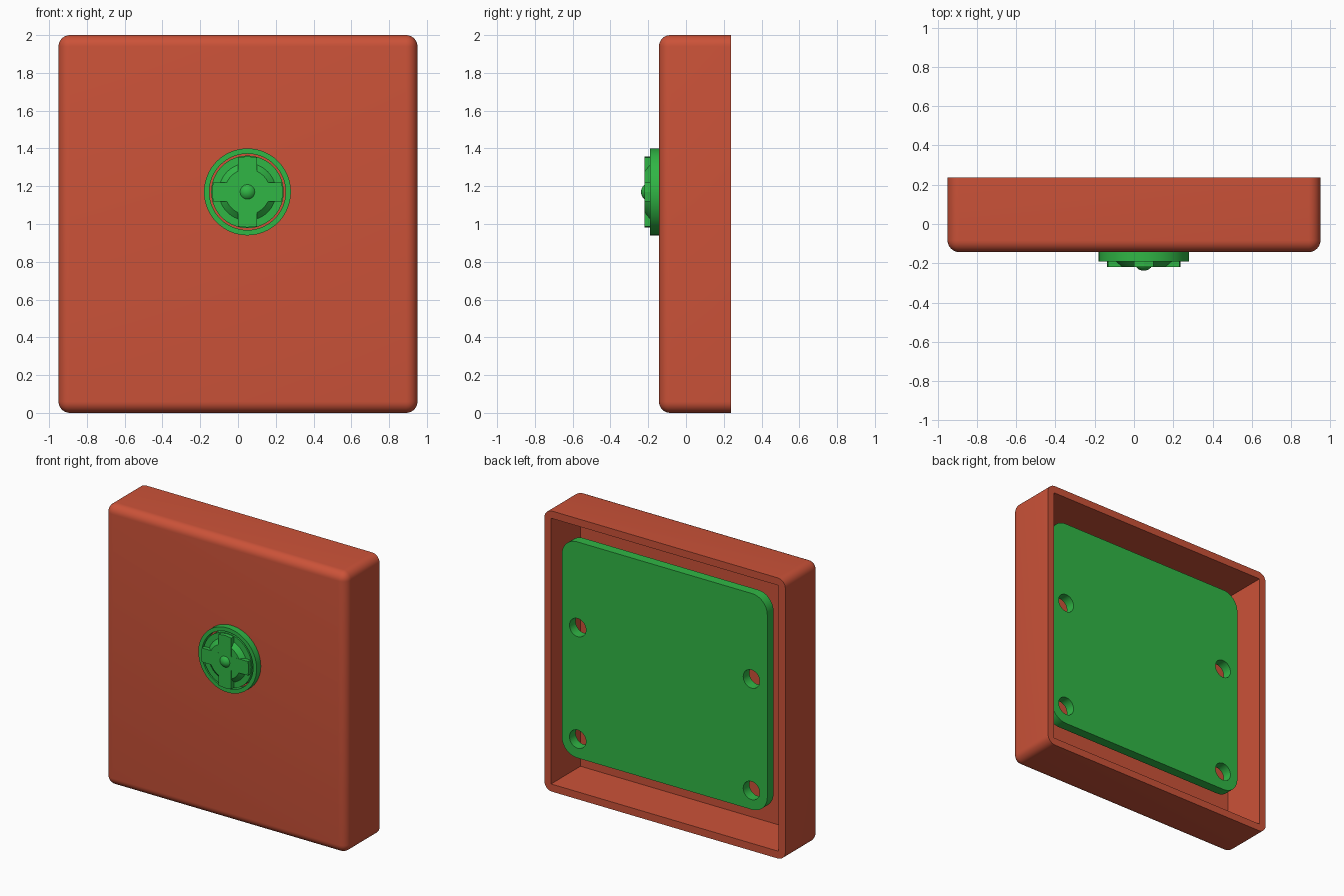
import bpy, bmesh, math
from mathutils import Matrix, Vector

if "Cube" in bpy.data.objects:
    bpy.data.objects.remove(bpy.data.objects["Cube"])

CX, CZ = 0.05, 1.17          # knob axis


def material(name, color):
    m = bpy.data.materials.new(name)
    m.diffuse_color = color
    m.use_nodes = True
    m.node_tree.nodes["Principled BSDF"].inputs["Base Color"].default_value = m.diffuse_color
    return m


RED = material("red_plastic", (0.60, 0.085, 0.04, 1))
GREEN = material("green_plastic", (0.03, 0.47, 0.06, 1))


def finish(name, bm, mat=None):
    bmesh.ops.recalc_face_normals(bm, faces=bm.faces)
    me = bpy.data.meshes.new(name)
    bm.to_mesh(me)
    bm.free()
    ob = bpy.data.objects.new(name, me)
    bpy.context.collection.objects.link(ob)
    if mat:
        me.materials.append(mat)
    return ob


def activate(ob):
    bpy.ops.object.select_all(action='DESELECT')
    ob.select_set(True)
    bpy.context.view_layer.objects.active = ob


def smooth(ob):
    activate(ob)
    bpy.ops.object.shade_smooth_by_angle(angle=math.radians(30))


def add_box(bm, lo, hi):
    lo, hi = Vector(lo), Vector(hi)
    mat = Matrix.Translation((lo + hi) / 2) @ Matrix.Diagonal((*(hi - lo), 1))
    return bmesh.ops.create_cube(bm, size=1, matrix=mat)


def add_cylinder(bm, x, z, r, y0, y1, r_front=None, seg=48):
    # y0 is the front end, y1 the back end
    mat = Matrix.Translation((x, (y0 + y1) / 2, z)) @ Matrix.Rotation(math.pi / 2, 4, 'X')
    bmesh.ops.create_cone(bm, cap_ends=True, segments=seg, radius1=r,
                          radius2=r_front or r, depth=y1 - y0, matrix=mat)


def cut(ob, cutter):
    mod = ob.modifiers.new("cut", 'BOOLEAN')
    mod.operation, mod.solver, mod.object = 'DIFFERENCE', 'EXACT', cutter
    activate(ob)
    bpy.ops.object.modifier_apply(modifier=mod.name)
    bpy.data.objects.remove(cutter)


# housing: rounded box, sharp open back
bm = bmesh.new()
add_box(bm, (-0.95, -0.143, 0), (0.95, 0.238, 2))
edges = [e for e in bm.edges if not all(v.co.y > 0.2 for v in e.verts)]
bmesh.ops.bevel(bm, geom=edges, offset=0.06, segments=8, profile=0.5, affect='EDGES')
housing = finish("housing", bm, RED)
bm = bmesh.new()
add_box(bm, (-0.897, -0.093, 0.053), (0.897, 0.4, 1.947))
cut(housing, finish("cavity_cutter", bm))
smooth(housing)

# mounting plate inside, rounded corners and four screw holes
bm = bmesh.new()
add_box(bm, (-0.76, 0.10, 0.255), (0.86, 0.17, 1.795))
edges = [e for e in bm.edges if abs(e.verts[0].co.y - e.verts[1].co.y) > 0.01]
bmesh.ops.bevel(bm, geom=edges, offset=0.12, segments=10, profile=0.5, affect='EDGES')
plate = finish("mounting_plate", bm, GREEN)
bm = bmesh.new()
for x in (CX - 0.685, CX + 0.685):
    for z in (0.39, 1.185):
        add_cylinder(bm, x, z, 0.065, 0.0, 0.3, seg=32)
cut(plate, finish("hole_cutter", bm))
smooth(plate)

# stem joining the plate to the housing front
bm = bmesh.new()
add_cylinder(bm, CX, CZ, 0.19, -0.093, 0.10)
smooth(finish("stem", bm, GREEN))

# outer collar ring
bm = bmesh.new()
profile = [(0.202, -0.13), (0.23, -0.13), (0.23, -0.19), (0.202, -0.19)]
vs = [bm.verts.new((CX + r, y, CZ)) for r, y in profile]
es = [bm.edges.new((vs[i], vs[(i + 1) % 4])) for i in range(4)]
bmesh.ops.spin(bm, geom=vs + es, cent=(CX, 0, CZ), axis=(0, 1, 0),
               angle=2 * math.pi, steps=64, use_merge=True)
bmesh.ops.remove_doubles(bm, verts=bm.verts, dist=1e-5)
smooth(finish("collar", bm, GREEN))

# knob: base disc with tapered hub
bm = bmesh.new()
add_cylinder(bm, CX, CZ, 0.192, -0.19, -0.13, seg=64)
add_cylinder(bm, CX, CZ, 0.157, -0.2185, -0.185, r_front=0.12, seg=64)
smooth(finish("knob", bm, GREEN))

# cross arms on the knob
bm = bmesh.new()
a, b, y0, y1 = 0.05, 0.188, -0.219, -0.18
outline = []
for k in range(4):
    rot = Matrix.Rotation(k * math.pi / 2, 2)
    outline.append(rot @ Vector((a, a)))
    outline.append(rot @ Vector((a, b - 0.006)))
    outline.append(rot @ Vector((0, b)))
    outline.append(rot @ Vector((-a, b - 0.006)))
face = bm.faces.new([bm.verts.new((CX + p.x, y0, CZ + p.y)) for p in outline])
ext = bmesh.ops.extrude_face_region(bm, geom=[face], use_keep_orig=True)
bmesh.ops.translate(bm, vec=(0, y1 - y0, 0),
                    verts=[g for g in ext["geom"] if isinstance(g, bmesh.types.BMVert)])
finish("cross_arms", bm, GREEN)

# centre ball
bm = bmesh.new()
bmesh.ops.create_uvsphere(bm, u_segments=32, v_segments=16, radius=0.05,
                          matrix=Matrix.Translation((CX, -0.188, CZ)))
smooth(finish("centre_ball", bm, GREEN))
